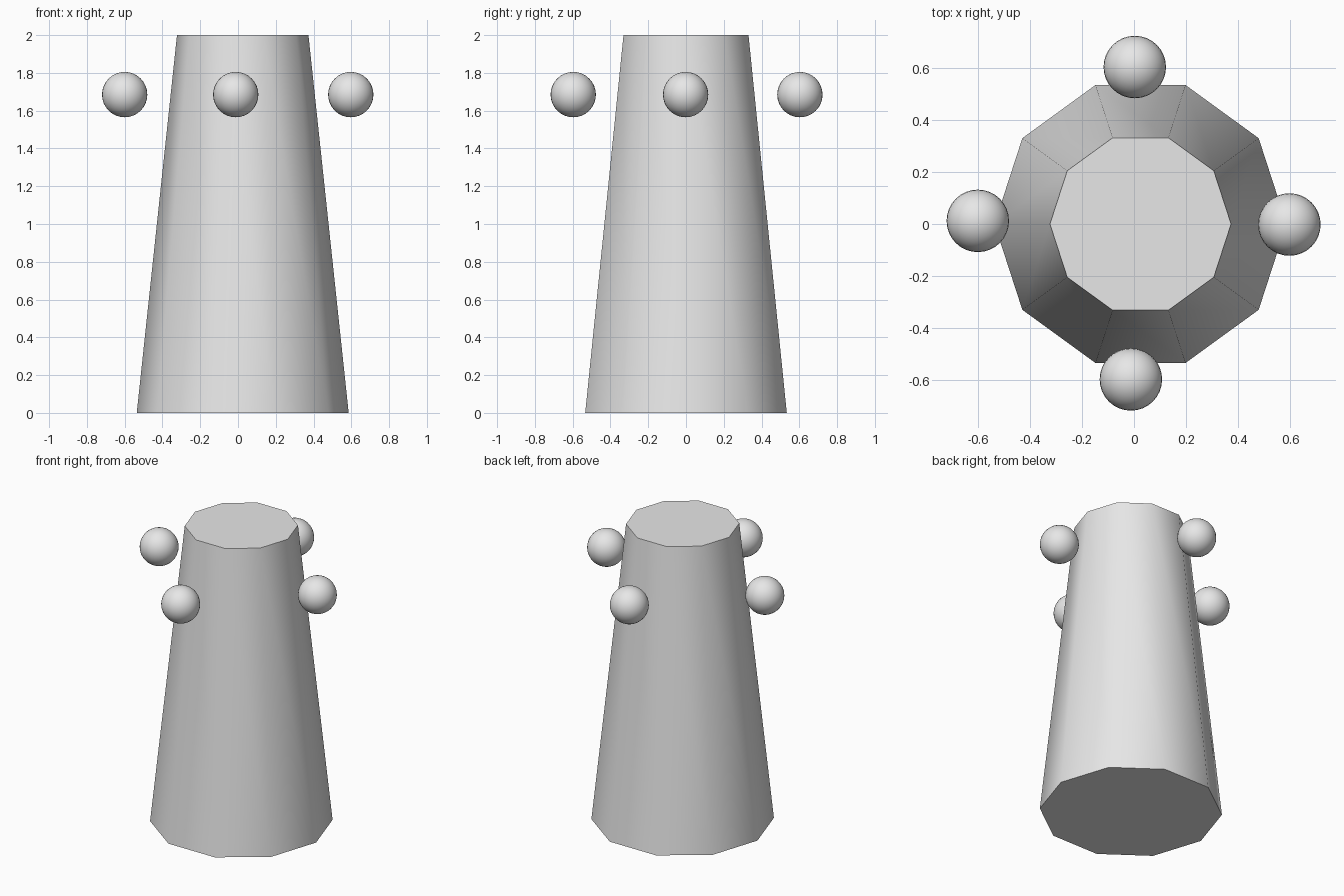
import bpy
import math

if "Cube" in bpy.data.objects:
    bpy.data.objects.remove(bpy.data.objects["Cube"])

# Single plain grey for everything
grey = bpy.data.materials.new("light grey")
grey.diffuse_color = (0.8, 0.8, 0.8, 1)
grey.use_nodes = True
grey.node_tree.nodes["Principled BSDF"].inputs["Base Color"].default_value = grey.diffuse_color


def finish(name):
    """Name the active object, colour it and smooth it, keeping the rims sharp."""
    obj = bpy.context.object
    obj.name = name
    obj.data.materials.append(grey)
    bpy.ops.object.shade_smooth_by_angle(angle=math.radians(50))


# Tapered ten-sided tower, corners on the x axis
bpy.ops.mesh.primitive_cone_add(vertices=10, radius1=0.561, radius2=0.348, depth=2,
                                location=(0.025, 0, 1),
                                rotation=(0, 0, math.radians(90)))
finish("tower")

# Four balls floating around the upper part
for side, x, y in (("left", -0.6, 0.012), ("right", 0.597, -0.002),
                   ("back", 0.003, 0.603), ("front", -0.012, -0.597)):
    bpy.ops.mesh.primitive_uv_sphere_add(segments=32, ring_count=16, radius=0.12,
                                         location=(x, y, 1.685))
    finish(side + "_ball")
